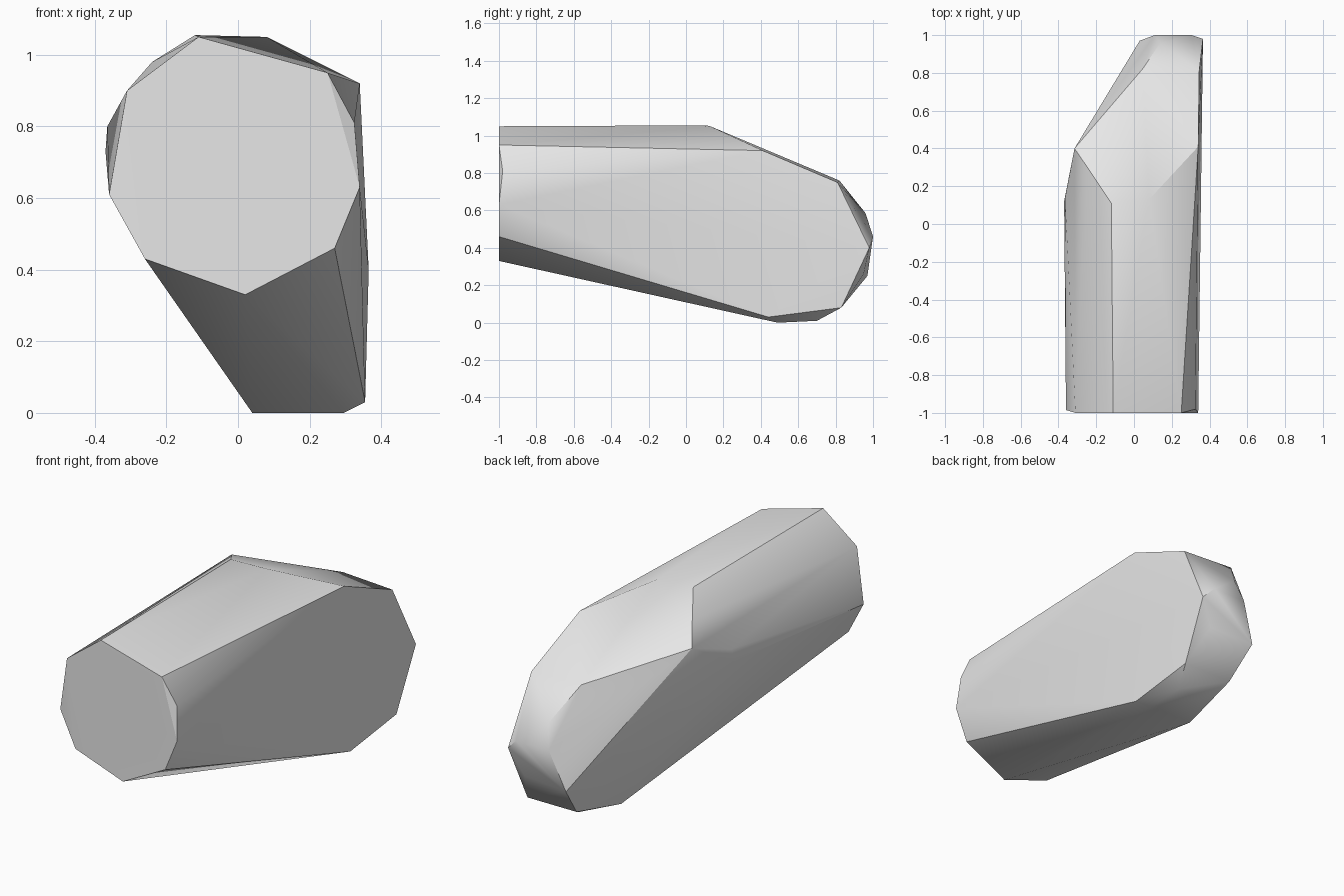
import bpy
import bmesh
import math

if "Cube" in bpy.data.objects:
    bpy.data.objects.remove(bpy.data.objects["Cube"], do_unlink=True)


def make_material(name, colour):
    material = bpy.data.materials.new(name)
    material.use_nodes = True
    material.diffuse_color = colour
    material.node_tree.nodes["Principled BSDF"].inputs["Base Color"].default_value = colour
    return material


def hull_object(name, points, material):
    """Wrap a set of corner points in a closed convex skin."""
    mesh = bpy.data.meshes.new(name)
    bm = bmesh.new()
    for point in points:
        bm.verts.new(point)
    result = bmesh.ops.convex_hull(bm, input=bm.verts[:])
    loose = [v for v in bm.verts if not v.link_faces]
    bmesh.ops.delete(bm, geom=loose, context="VERTS")
    bmesh.ops.recalc_face_normals(bm, faces=bm.faces[:])
    bm.to_mesh(mesh)
    bm.free()
    mesh.materials.append(material)
    obj = bpy.data.objects.new(name, mesh)
    bpy.context.collection.objects.link(obj)
    return obj


# Nine-sided flat front end, as (x, z)
front_profile = [(-.11, 1.05), (.25, .95), (.34, .63), (.27, .46), (.02, .33),
                 (-.26, .43), (-.31, .9)]
front_end = [(x, -1, z) for x, z in front_profile]
front_end += [(.325, -.98, .81), (-.36, -.985, .61)]

# Rim of the large flat side
flat_side = [(.34, .41, .92), (.345, .81, .75), (.365, .98, .4),
             (.355, .83, .08), (.355, .44, .03)]

# Ridge where the top slopes down towards the back
top_ridge = [(-.12, .11, 1.055), (.08, .13, 1.05), (-.24, .29, .98), (-.315, .4, .89)]

# Rounded shoulder on the other side
shoulder = [(-.365, .14, .8), (-.37, .12, .73)]

# Blunt back end
back_end = [(.045, .82, .76), (.14, .96, .585), (.11, 1, .46), (.305, 1, .46),
            (.03, .97, .25), (.29, .95, .26)]

# Narrow underside
underside = [(.065, .83, .08), (.04, .49, 0), (.295, .49, 0), (.14, .7, .01), (.29, .7, .01)]

grey = make_material("plain grey", (.8, .8, .8, 1))
body = hull_object("faceted_body",
                   front_end + flat_side + top_ridge + shoulder + back_end + underside, grey)

# Soft shading across shallow edges, crisp across steep ones
bpy.ops.object.select_all(action="DESELECT")
body.select_set(True)
bpy.context.view_layer.objects.active = body
bpy.ops.object.shade_smooth_by_angle(angle=math.radians(30))
